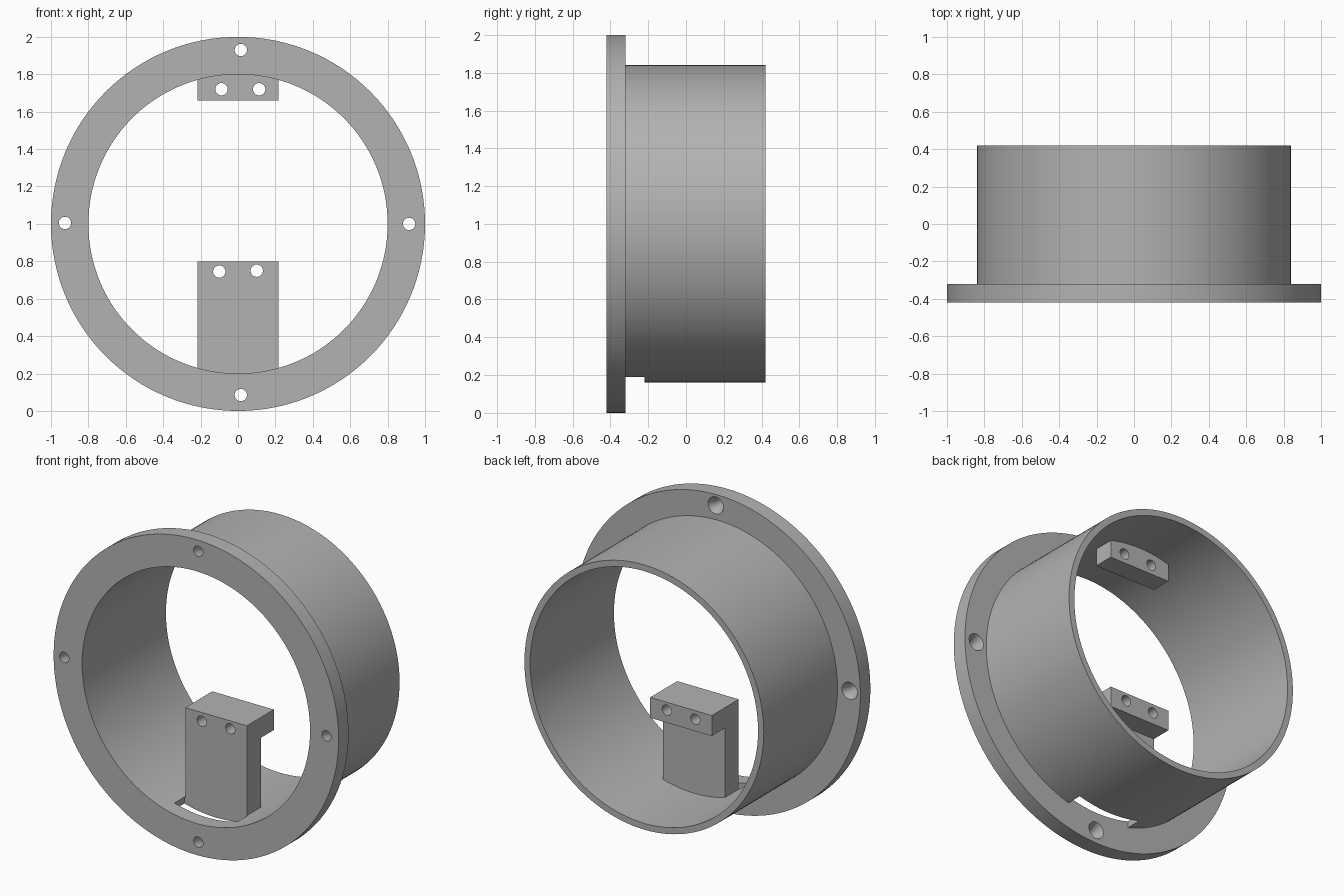
import bpy, bmesh, math
from mathutils import Matrix, Vector

if "Cube" in bpy.data.objects:
    bpy.data.objects.remove(bpy.data.objects["Cube"])

SEGMENTS = 128
FRONT, FLANGE_BACK, BACK = -0.42, -0.32, 0.42
INNER, OUTER = 0.80, 0.84
POST_FRONT, POST_BACK, LIP_BACK = -0.22, -0.08, 0.05
HALF_WIDTH = 0.216
SCREW = 0.033

grey = bpy.data.materials.new("plain grey")
grey.use_nodes = True
COLOUR = (0.45, 0.45, 0.45, 1)
grey.diffuse_color = COLOUR
grey.node_tree.nodes["Principled BSDF"].inputs["Base Color"].default_value = COLOUR


def make_object(name, bm):
    bmesh.ops.recalc_face_normals(bm, faces=bm.faces)
    mesh = bpy.data.meshes.new(name)
    bm.to_mesh(mesh)
    bm.free()
    mesh.materials.append(grey)
    obj = bpy.data.objects.new(name, mesh)
    bpy.context.collection.objects.link(obj)
    return obj


def prism(name, outline, half_width):
    """Extrude a (y, z) outline along x."""
    bm = bmesh.new()
    face = bm.faces.new([bm.verts.new((-half_width, y, z)) for y, z in outline])
    ext = bmesh.ops.extrude_face_region(bm, geom=[face])["geom"]
    verts = [v for v in ext if isinstance(v, bmesh.types.BMVert)]
    bmesh.ops.translate(bm, verts=verts, vec=(2 * half_width, 0, 0))
    return make_object(name, bm)


def cylinder(name, x, z, y0, y1, r0, r1, segments=32):
    """Cylinder or cone frustum running along y."""
    bm = bmesh.new()
    place = Matrix.Translation((x, (y0 + y1) / 2, z)) @ Matrix.Rotation(-math.pi / 2, 4, "X")
    bmesh.ops.create_cone(bm, cap_ends=True, segments=segments, radius1=r0,
                          radius2=r1, depth=y1 - y0, matrix=place)
    return make_object(name, bm)


def lathe(name, profile):
    """Spin a closed (radius, y) profile around the ring axis."""
    bm = bmesh.new()
    verts = [bm.verts.new((r, y, 1)) for r, y in profile]
    edges = [bm.edges.new((v, verts[i - 1])) for i, v in enumerate(verts)]
    bmesh.ops.spin(bm, geom=verts + edges, cent=(0, 0, 1), axis=(0, 1, 0),
                   angle=2 * math.pi, steps=SEGMENTS, use_merge=True)
    bmesh.ops.remove_doubles(bm, verts=bm.verts, dist=0.0001)
    return make_object(name, bm)


def combine(obj, tool, operation="DIFFERENCE"):
    """Apply a boolean and discard the helper."""
    tool.hide_render = True
    mod = obj.modifiers.new("cut", "BOOLEAN")
    mod.operation = operation
    mod.solver = "EXACT"
    mod.object = tool
    bpy.context.view_layer.objects.active = obj
    bpy.ops.object.modifier_apply(modifier=mod.name)
    bpy.data.objects.remove(tool)


def smooth(obj):
    bpy.ops.object.select_all(action="DESELECT")
    obj.select_set(True)
    bpy.context.view_layer.objects.active = obj
    bpy.ops.object.shade_smooth_by_angle(angle=math.radians(25))


# Tube with mounting flange
body = lathe("flanged_tube", [(INNER, FRONT), (1, FRONT), (1, FLANGE_BACK),
                              (OUTER, FLANGE_BACK), (OUTER, BACK), (INNER, BACK)])

# Countersunk screw holes in the flange
for x, z in [(0.015, 0.085), (0.015, 1.93), (-0.925, 1.005), (0.915, 1.0)]:
    combine(body, cylinder("screw_cutter", x, z, FRONT - 0.1, FLANGE_BACK + 0.1, SCREW, SCREW))
    combine(body, cylinder("sink_cutter", x, z, FLANGE_BACK - 0.045, FLANGE_BACK + 0.005,
                           SCREW, 0.056))

# Slot through the bottom of the tube, between flange and post
combine(body, prism("slot_cutter", [(FLANGE_BACK, 0.1), (POST_FRONT, 0.1),
                                    (POST_FRONT, 0.4), (FLANGE_BACK, 0.4)], 0.222))

# Lower post with overhanging lip, and upper block
lower = prism("lower_bracket", [(POST_FRONT, 0.1), (POST_BACK, 0.1), (POST_BACK, 0.67),
                                (LIP_BACK, 0.67), (LIP_BACK, 0.80), (POST_FRONT, 0.80)],
              HALF_WIDTH)
upper = prism("upper_block", [(POST_BACK, 1.66), (LIP_BACK, 1.66),
                              (LIP_BACK, 1.9), (POST_BACK, 1.9)], HALF_WIDTH)
for part, holes in [(lower, [(-0.1, 0.745), (0.1, 0.75)]),
                    (upper, [(-0.088, 1.72), (0.113, 1.72)])]:
    # Round the end to meet the tube wall
    combine(part, cylinder("wall_fit", 0, 1, FRONT, BACK, INNER + 0.002, INNER + 0.002, SEGMENTS),
            "INTERSECT")
    for x, z in holes:
        combine(part, cylinder("bolt_cutter", x, z, FRONT, BACK, SCREW, SCREW))

for part in (body, lower, upper):
    smooth(part)
